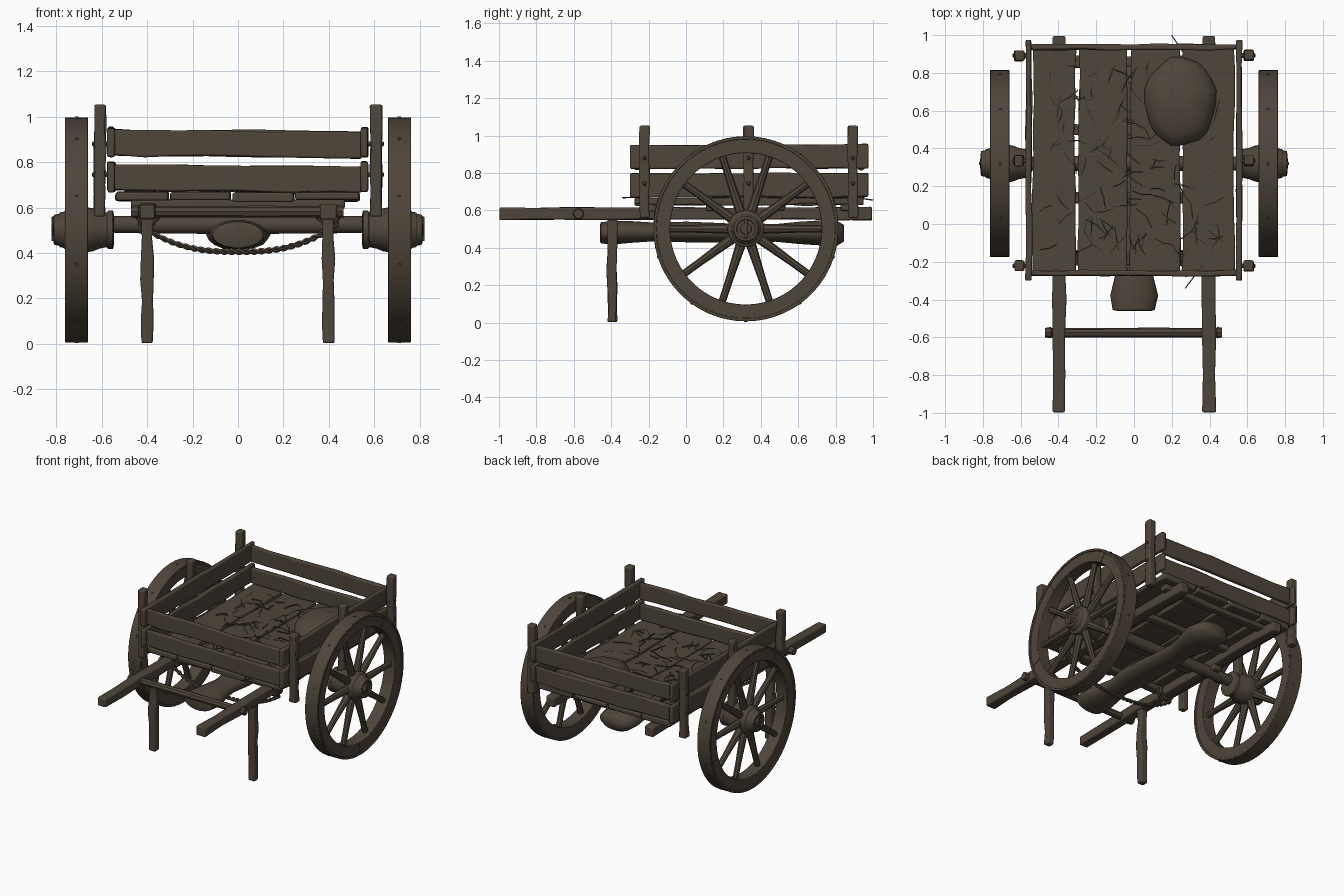
import bpy, bmesh, math, random
from mathutils import Vector as V

if "Cube" in bpy.data.objects:
    bpy.data.objects.remove(bpy.data.objects["Cube"])

random.seed(4)
mat = bpy.data.materials.new("weathered brown")
mat.diffuse_color = (0.078, 0.061, 0.043, 1)
mat.use_nodes = True
mat.node_tree.nodes["Principled BSDF"].inputs["Base Color"].default_value = mat.diffuse_color


def finish(name, bm, bevel=0.0, angle=40):
    bmesh.ops.recalc_face_normals(bm, faces=bm.faces[:])
    me = bpy.data.meshes.new(name)
    bm.to_mesh(me)
    bm.free()
    ob = bpy.data.objects.new(name, me)
    bpy.context.collection.objects.link(ob)
    me.materials.append(mat)
    if bevel:
        m = ob.modifiers.new("worn edges", 'BEVEL')
        m.width, m.segments, m.limit_method = bevel, 2, 'ANGLE'
        m.angle_limit = math.radians(45)
    bpy.ops.object.select_all(action='DESELECT')
    ob.select_set(True)
    bpy.context.view_layer.objects.active = ob
    bpy.ops.object.shade_smooth_by_angle(angle=math.radians(angle))
    return ob


def loft(bm, rings, closed=False):
    vs = [[bm.verts.new(p) for p in r] for r in rings]
    n = len(vs[0])
    pairs = list(zip(vs, vs[1:])) + ([(vs[-1], vs[0])] if closed else [])
    for a, b in pairs:
        for i in range(n):
            bm.faces.new((a[i], a[(i + 1) % n], b[(i + 1) % n], b[i]))
    if not closed:
        bm.faces.new(vs[0])
        bm.faces.new(vs[-1])


def frame(d):
    d = d.normalized()
    up = V((0, 0, 1)) if abs(d.z) < 0.9 else V((0, 1, 0))
    s = d.cross(up).normalized()
    return s, s.cross(d)


def add_board(bm, a, b, w, h, n=5, j=0.003):
    a, b = V(a), V(b)
    s, u = frame(b - a)
    rings = []
    for i in range(n + 1):
        c = a.lerp(b, i / n) + s * random.uniform(-j, j) + u * random.uniform(-j, j)
        ww, hh = w / 2 + random.uniform(-j, j), h / 2 + random.uniform(-j, j)
        rings.append([c + s * ww * p + u * hh * q for p, q in ((1, 1), (-1, 1), (-1, -1), (1, -1))])
    loft(bm, rings)


def board(name, a, b, w, h, n=5, j=0.003, bevel=0.008):
    bm = bmesh.new()
    add_board(bm, a, b, w, h, n, j)
    return finish(name, bm, bevel)


def add_tube(bm, pts, radii, sides=8):
    pts = [V(p) for p in pts]
    rings = []
    for i, p in enumerate(pts):
        s, u = frame(pts[min(i + 1, len(pts) - 1)] - pts[max(i - 1, 0)])
        r = radii[i] if isinstance(radii, list) else radii
        rings.append([p + (s * math.cos(t) + u * math.sin(t)) * r
                      for t in (math.tau * k / sides for k in range(sides))])
    loft(bm, rings)


WY, WZ = 0.32, 0.502    # wheel centre


def wheel_pt(x, r, t):
    return V((x, WY + r * math.cos(t), WZ + r * math.sin(t)))


def lathe(name, profile, segs=48, closed=False):
    bm = bmesh.new()
    loft(bm, [[wheel_pt(x, r, math.tau * k / segs) for k in range(segs)] for x, r in profile], closed)
    return finish(name, bm, 0.003)


# wheels
for side, sx in (("left", -1), ("right", 1)):
    lathe(side + "_wheel_rim", [(sx * x, r) for x, r in
          ((0.665, 0.405), (0.755, 0.405), (0.755, 0.482), (0.665, 0.482))], 60, True)
    lathe(side + "_iron_tyre", [(sx * x, r) for x, r in
          ((0.66, 0.478), (0.762, 0.478), (0.762, 0.495), (0.66, 0.495))], 60, True)
    lathe(side + "_hub", [(sx * x, r) for x, r in
          ((0.545, 0.06), (0.55, 0.085), (0.572, 0.085), (0.577, 0.076), (0.61, 0.083), (0.64, 0.095),
           (0.66, 0.098), (0.755, 0.098), (0.765, 0.08), (0.785, 0.076), (0.787, 0.07), (0.81, 0.066),
           (0.812, 0.05), (0.80, 0.048), (0.80, 0.03), (0.815, 0.028))], 28)
    board(side + "_linch_pin", (sx * 0.813, WY, WZ - 0.05), (sx * 0.813, WY, WZ + 0.058), 0.014, 0.016, 2, 0, 0.002)
    bm = bmesh.new()
    for k in range(10):
        t = math.tau * k / 10
        add_tube(bm, [wheel_pt(sx * 0.71, r, t) for r in (0.07, 0.18, 0.30, 0.42)],
                 [0.028, 0.024, 0.02, 0.02], 8)
    finish(side + "_spokes", bm)
    bm = bmesh.new()
    for k in range(10):
        t = math.tau * (k + 0.5) / 10
        add_tube(bm, [wheel_pt(sx * 0.71, r, t) for r in (0.485, 0.499)], [0.011, 0.007], 6)
        # joints between rim segments
        if k % 2:
            add_board(bm, wheel_pt(sx * 0.755, 0.407, t), wheel_pt(sx * 0.755, 0.48, t), 0.006, 0.006, 1, 0)
    finish(side + "_tyre_nails", bm)

# axle
bm = bmesh.new()
add_tube(bm, [(x, WY, 0.525) for x in (-0.6, -0.3, 0, 0.3, 0.6)], [0.036, 0.04, 0.041, 0.04, 0.036], 12)
finish("axle", bm)

# chassis: shafts, prop legs, crossbar, bearers
for side, sx in (("left", -1), ("right", 1)):
    board(side + "_shaft", (sx * 0.397, -0.997, 0.583), (sx * 0.397, 0.995, 0.583), 0.07, 0.066, 10, 0.003)
    board(side + "_prop_leg", (sx * 0.397, -0.395, 0.003), (sx * 0.397, -0.395, 0.56), 0.052, 0.048, 6, 0.004)
    board(side + "_axle_block", (sx * 0.397, WY - 0.07, 0.54), (sx * 0.397, WY + 0.07, 0.54), 0.06, 0.04, 2)
bm = bmesh.new()
add_tube(bm, [(x, -0.575, 0.582) for x in (-0.47, -0.44, -0.435, -0.2, 0.1, 0.435, 0.44, 0.465)],
         [0.025, 0.03, 0.025, 0.025, 0.026, 0.025, 0.03, 0.026], 8)
finish("front_crossbar", bm)
for i, y in enumerate((-0.19, 0.14, 0.5, 0.86)):
    board("floor_bearer_%d" % i, (-0.47, y, 0.615), (0.47, y, 0.615), 0.06, 0.036)

# floor planks
for i, (a, b) in enumerate(((-0.535, -0.31), (-0.293, -0.037), (-0.02, 0.243), (0.258, 0.533))):
    c = (a + b) / 2
    board("floor_plank_%d" % i, (c, -0.275, 0.648), (c, 0.95, 0.648), b - a, 0.035, 8, 0.004)

# rails around the bed
for lvl, z in (("lower", 0.732), ("upper", 0.885)):
    for side, sx in (("left", -1), ("right", 1)):
        board("%s_%s_rail" % (side, lvl), (sx * 0.557, -0.3, z), (sx * 0.557, 0.975, z + 0.005), 0.03, 0.128, 8)
    board("front_%s_rail" % lvl, (-0.545, -0.26, z), (0.545, -0.26, z - 0.01), 0.03, 0.116, 8)
    board("back_%s_rail" % lvl, (-0.545, 0.937, z), (0.545, 0.937, z - 0.01), 0.03, 0.116, 8)

# side posts with bolts
for side, sx in (("left", -1), ("right", 1)):
    for i, y in enumerate((-0.222, 0.335, 0.892)):
        board("%s_post_%d" % (side, i), (sx * 0.608, y, 0.56), (sx * 0.608, y, 1.053), 0.05, 0.054, 5)
        bm = bmesh.new()
        for z in (0.745, 0.88):
            add_tube(bm, [(sx * 0.56, y, z), (sx * 0.638, y, z), (sx * 0.643, y, z)], [0.012, 0.012, 0.007], 6)
        finish("%s_post_bolts_%d" % (side, i), bm)

# rolled bundle slung under the bed: (y, half width, half height, centre z)
bm = bmesh.new()
rings = []
for y, rx, rz, zc in ((-0.46, 0.09, 0.045, 0.48), (-0.455, 0.11, 0.058, 0.48), (-0.38, 0.125, 0.064, 0.482),
                      (-0.28, 0.105, 0.058, 0.485), (-0.16, 0.085, 0.05, 0.485), (0.0, 0.11, 0.056, 0.485),
                      (0.2, 0.11, 0.053, 0.48), (0.34, 0.1, 0.048, 0.475), (0.48, 0.085, 0.048, 0.48),
                      (0.6, 0.115, 0.06, 0.48), (0.72, 0.14, 0.068, 0.48), (0.81, 0.125, 0.066, 0.478),
                      (0.845, 0.08, 0.045, 0.478)):
    rings.append([V((rx * math.cos(t) * random.uniform(0.97, 1.03), y, zc + rz * math.sin(t)))
                  for t in (math.tau * k / 18 for k in range(18))])
loft(bm, rings)
finish("rolled_bundle", bm, 0, 60)

# sling rope with loops round the shafts
bm = bmesh.new()
for ph in (0, math.pi):
    pts = []
    for i in range(121):
        u = i / 60 - 1
        p = V((0.44 * u, -0.15, 0.405 + 0.125 * abs(u) ** 2.6))
        t = i * 0.7 + ph
        pts.append(p + V((0, math.cos(t), math.sin(t))) * 0.007)
    add_tube(bm, pts, 0.008, 5)
for sx in (-1, 1):
    for dy in (-0.012, 0.012):
        add_tube(bm, [(sx * (0.397 + 0.052 * math.cos(t)), -0.15 + dy, 0.58 + 0.048 * math.sin(t))
                      for t in (math.tau * k / 16 for k in range(17))], 0.011, 6)
finish("sling_rope", bm)

# slumped sack in the back corner
bm = bmesh.new()
rings = []
for f, z in ((0.85, 0.66), (1.0, 0.685), (0.95, 0.715), (0.75, 0.745), (0.45, 0.765), (0.12, 0.772)):
    rings.append([V((0.245 + 0.19 * f * math.cos(t) * (1 + 0.04 * math.sin(5 * t)),
                     0.65 + 0.235 * f * math.sin(t) * (1 + 0.03 * math.cos(7 * t)),
                     z + random.uniform(-0.003, 0.003)))
                  for t in (math.tau * k / 24 for k in range(24))])
loft(bm, rings)
finish("grain_sack", bm, 0, 60)

# loose straw on the floor
bm = bmesh.new()
for k in range(120):
    x, y = random.uniform(-0.47, 0.47), random.uniform(-0.2, 0.86)
    t, l = random.uniform(0, math.tau), random.uniform(0.03, 0.07)
    d = V((math.cos(t), math.sin(t), 0)) * l
    c = V((x, y, 0.672))
    bend = V((-d.y, d.x, 0)) * random.uniform(-0.25, 0.25) + V((0, 0, random.uniform(0, 0.008)))
    add_tube(bm, [c - d, c + bend, c + d], 0.004, 3)
for a, b in (((0.27, -0.34, 0.668), (0.36, -0.22, 0.672)), ((0.2, 1.0, 0.655), (0.28, 0.88, 0.672))):
    add_tube(bm, [a, b], 0.004, 3)
finish("loose_straw", bm)
